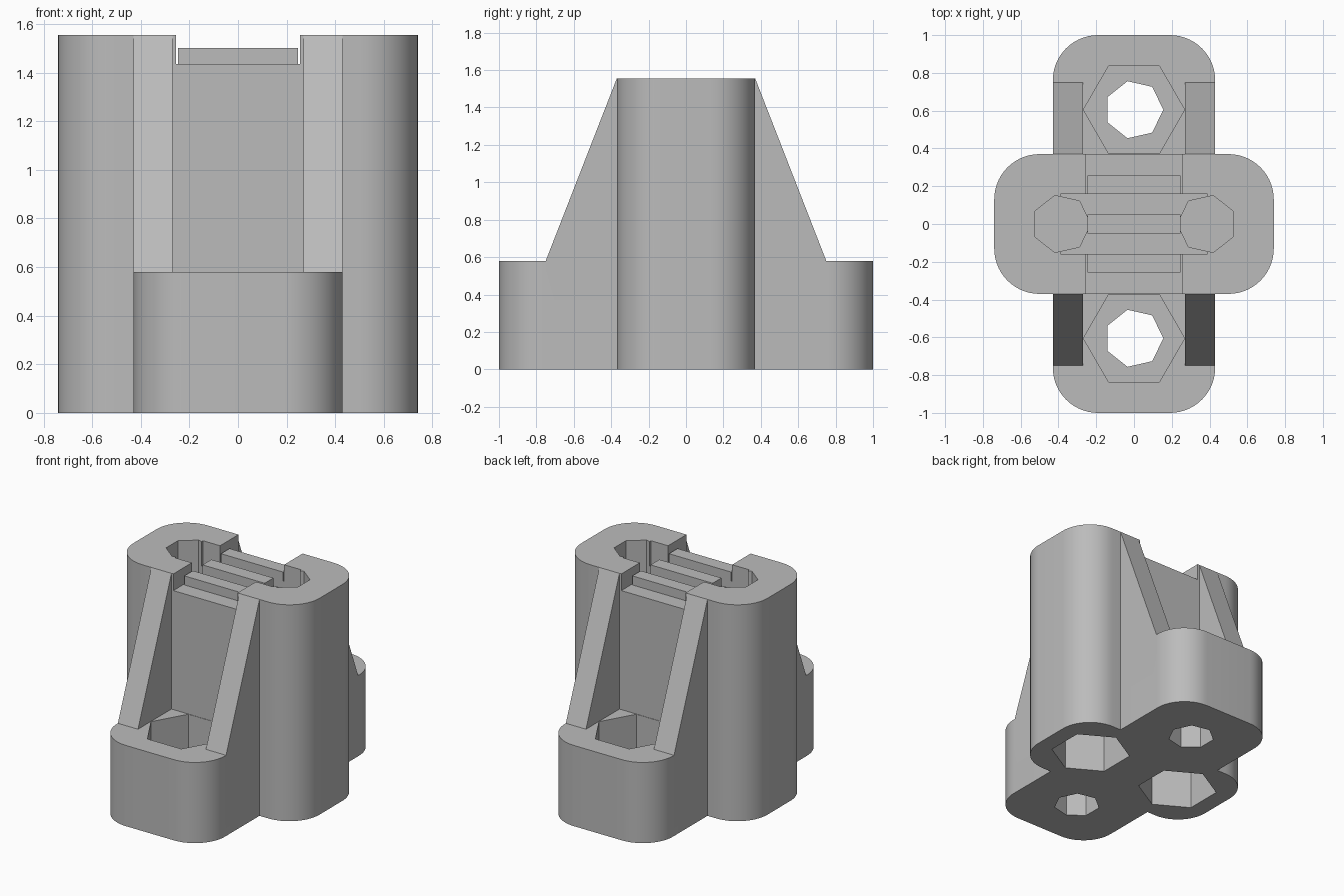
import bpy, bmesh, math
from mathutils import Vector

cube = bpy.data.objects.get("Cube")
if cube:
    bpy.data.objects.remove(cube, do_unlink=True)

grey = bpy.data.materials.new("plain grey")
grey.use_nodes = True
grey.diffuse_color = (0.5, 0.5, 0.5, 1)
grey.node_tree.nodes["Principled BSDF"].inputs["Base Color"].default_value = (0.5, 0.5, 0.5, 1)

TOP, ARM_TOP = 1.555, 0.58
BOLT_X, BOLT_Y = 0.385, 0.605
BOLT_R, NUT_R = 0.155, 0.268


def prism(name, points, offset):
    """Extrude a closed 3D polygon along an offset."""
    bm = bmesh.new()
    face = bm.faces.new([bm.verts.new(p) for p in points])
    new = bmesh.ops.extrude_face_region(bm, geom=[face])["geom"]
    bmesh.ops.translate(bm, vec=Vector(offset),
                        verts=[v for v in new if isinstance(v, bmesh.types.BMVert)])
    bmesh.ops.recalc_face_normals(bm, faces=bm.faces)
    mesh = bpy.data.meshes.new(name)
    bm.to_mesh(mesh)
    bm.free()
    mesh.materials.append(grey)
    ob = bpy.data.objects.new(name, mesh)
    bpy.context.collection.objects.link(ob)
    return ob


def block(name, hx, y0, y1, z0, z1):
    return prism(name, [(-hx, y0, z0), (hx, y0, z0), (hx, y1, z0), (-hx, y1, z0)], (0, 0, z1 - z0))


def rounded_block(name, hx, hy, r, height, steps=14):
    pts = []
    for i, (sx, sy) in enumerate([(1, 1), (-1, 1), (-1, -1), (1, -1)]):
        for k in range(steps + 1):
            a = math.pi / 2 * (i + k / steps)
            pts.append((sx * (hx - r) + r * math.cos(a), sy * (hy - r) + r * math.sin(a), 0))
    return prism(name, pts, (0, 0, height))


def polygon_hole(name, x, y, r, sides, start, z0, z1):
    pts = [(x + r * math.cos(start + math.tau * k / sides),
            y + r * math.sin(start + math.tau * k / sides), z0) for k in range(sides)]
    return prism(name, pts, (0, 0, z1 - z0))


def combine(target, other, operation):
    """Boolean the other object into the target and discard it."""
    mod = target.modifiers.new("combine", 'BOOLEAN')
    mod.operation, mod.object, mod.solver = operation, other, 'EXACT'
    bpy.context.view_layer.objects.active = target
    bpy.ops.object.modifier_apply(modifier=mod.name)
    bpy.data.objects.remove(other, do_unlink=True)


# Tall tower crossed by the low arms
body = rounded_block("clamp_body", 0.74, 0.37, 0.24, TOP)
combine(body, rounded_block("arms", 0.43, 1.0, 0.24, ARM_TOP), 'UNION')

# Four sloped ribs bracing the tower
profile = [(0.75, ARM_TOP), (0.37, TOP), (0.3, 1.4), (0.3, 0.4), (0.7, 0.4)]
for sy in (-1, 1):
    for x0 in (-0.43, 0.27):
        rib = prism("rib", [(x0, sy * y, z) for y, z in profile], (0.16, 0, 0))
        combine(body, rib, 'UNION')

# Notch across the top and the deeper channel joining the bolt holes
combine(body, block("notch", 0.255, -0.5, 0.5, 1.435, 1.7), 'DIFFERENCE')
combine(body, block("channel", 0.39, -0.16, 0.16, 1.38, 1.7), 'DIFFERENCE')

# Bolt holes and nut pockets: arms open upwards, tower pockets open downwards
for s in (-1, 1):
    turn = math.pi if s > 0 else 0
    cutters = [
        polygon_hole("arm_bolt_hole", 0, s * BOLT_Y, BOLT_R, 7, 0, -0.1, 0.5),
        polygon_hole("arm_nut_pocket", 0, s * BOLT_Y, NUT_R, 6, 0, 0.25, 0.7),
        polygon_hole("tower_bolt_hole", s * BOLT_X, 0, BOLT_R, 7, turn, 0.33, 1.7),
        polygon_hole("tower_nut_pocket", s * BOLT_X, 0, NUT_R, 6, math.pi / 2, -0.1, 0.3),
    ]
    for cutter in cutters:
        combine(body, cutter, 'DIFFERENCE')

bpy.ops.object.select_all(action='DESELECT')
body.select_set(True)
bpy.context.view_layer.objects.active = body
bpy.ops.object.shade_smooth_by_angle(angle=math.radians(30))

# Three gripping bars lying in the notch
block("back_bar", 0.247, 0.16, 0.257, 1.43, 1.5)
block("middle_bar", 0.247, -0.05, 0.05, 1.375, 1.5)
block("front_bar", 0.247, -0.257, -0.16, 1.43, 1.5)
